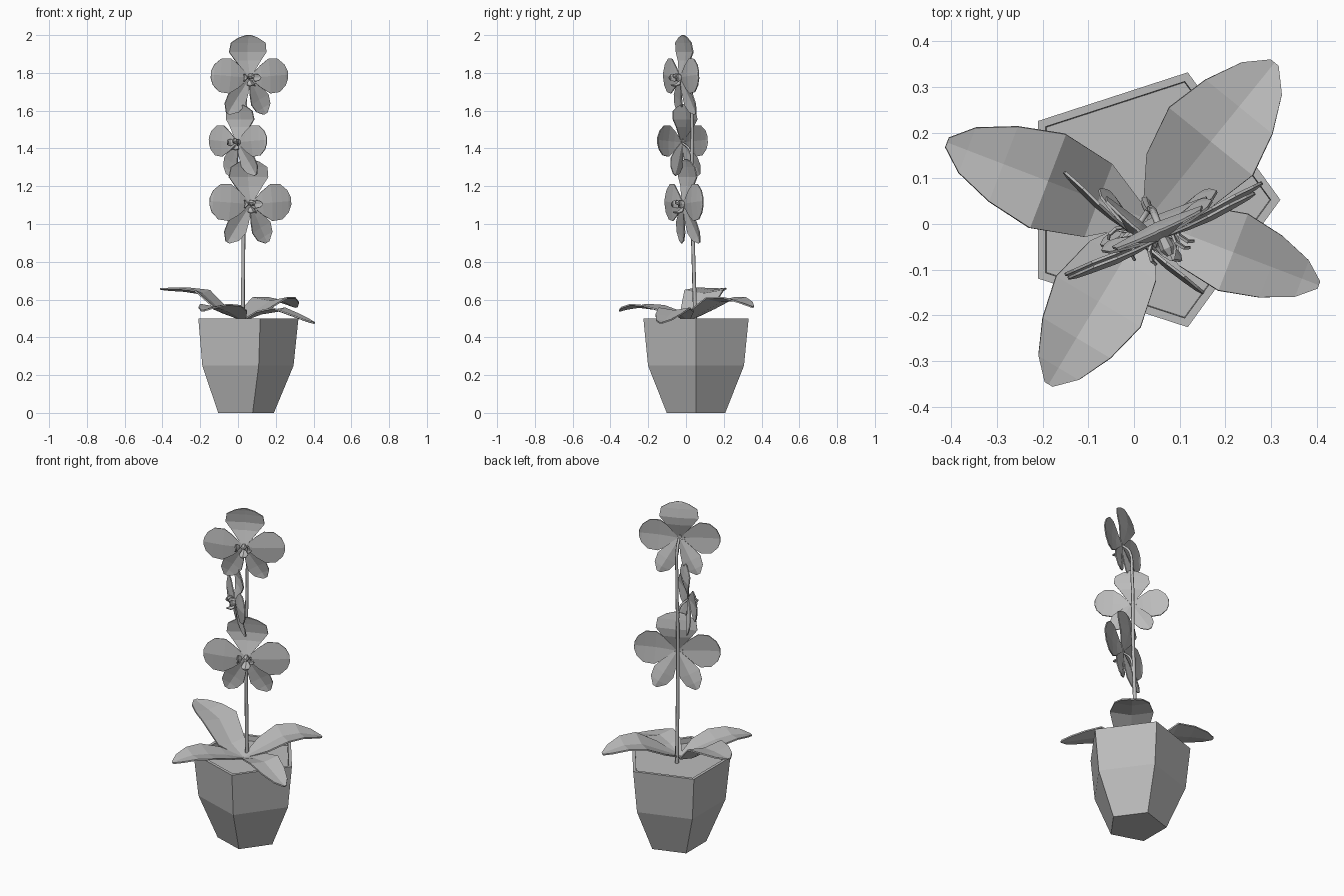
import bpy
from math import radians, sin, cos, tau
from mathutils import Matrix, Vector

old = bpy.data.objects.get("Cube")
if old:
    bpy.data.objects.remove(old, do_unlink=True)

grey = bpy.data.materials.new("plain_grey")
grey.use_nodes = True
COLOUR = (0.5, 0.5, 0.5, 1)
grey.diffuse_color = COLOUR
grey.node_tree.nodes["Principled BSDF"].inputs["Base Color"].default_value = COLOUR


def add_mesh(name, verts, faces, matrix=None):
    mesh = bpy.data.meshes.new(name)
    mesh.from_pydata(verts, [], faces)
    if matrix:
        mesh.transform(matrix)
    mesh.materials.append(grey)
    mesh.update()
    obj = bpy.data.objects.new(name, mesh)
    bpy.context.collection.objects.link(obj)
    return obj


def lathe(name, rings, sides, centre, matrix=None, cap_start=True):
    """Faceted turned solid from (radius, height) rings."""
    verts = [(centre[0] + r * cos(tau * k / sides), centre[1] + r * sin(tau * k / sides), z)
             for r, z in rings for k in range(sides)]
    faces = []
    for i in range(len(rings) - 1):
        for k in range(sides):
            a, b = i * sides + k, i * sides + (k + 1) % sides
            faces.append((a, b, b + sides, a + sides))
    if cap_start:
        faces.append(tuple(reversed(range(sides))))
    last = (len(rings) - 1) * sides
    faces.append(tuple(range(last, last + sides)))
    return add_mesh(name, verts, faces, matrix)


def blade(name, rows, fold, thickness, matrix):
    """Creased leaf shape from (distance, half width, height) rows along local x."""
    verts, faces = [], []
    for d, w, h in rows:
        verts += [(d, -w, h + fold * w), (d, 0, h), (d, w, h + fold * w)]
    for i in range(len(rows) - 1):
        for k in (0, 1):
            a = 3 * i + k
            faces.append((a, a + 3, a + 4, a + 1))
    obj = add_mesh(name, verts, faces, matrix)
    mod = obj.modifiers.new("thickness", "SOLIDIFY")
    mod.thickness = thickness
    mod.offset = 0
    return obj


def tube(name, points, radius, end_scale):
    """Tapered hexagonal stalk through the points."""
    curve = bpy.data.curves.new(name, "CURVE")
    curve.dimensions = "3D"
    curve.bevel_depth = radius
    curve.bevel_resolution = 1
    curve.resolution_u = 4
    curve.use_fill_caps = True
    spline = curve.splines.new("BEZIER")
    spline.bezier_points.add(len(points) - 1)
    for i, (bp, p) in enumerate(zip(spline.bezier_points, points)):
        bp.co = p
        bp.handle_left_type = bp.handle_right_type = "AUTO"
        bp.radius = 1 + (end_scale - 1) * i / (len(points) - 1)
    curve.materials.append(grey)
    obj = bpy.data.objects.new(name, curve)
    bpy.context.collection.objects.link(obj)
    bpy.ops.object.select_all(action="DESELECT")
    obj.select_set(True)
    bpy.context.view_layer.objects.active = obj
    bpy.ops.object.convert(target="MESH")


# Five-sided pot with a thin rim and a sunken soil surface
POT_CENTRE = (0.027, 0.053)
lathe("pot", [(0.163, 0), (0.267, 0.25), (0.293, 0.5), (0.272, 0.5), (0.27, 0.47)], 5, POT_CENTRE)

# Four broad arching leaves: heading, length, half width, heights root to tip
LEAF_SHAPE = [(0, 0.12), (0.25, 0.78), (0.5, 1), (0.72, 0.8), (0.9, 0.48), (1, 0.1)]
LEAVES = {
    "leaf_back_right": (159, 0.47, 0.11, (0.49, 0.53, 0.63, 0.645, 0.65, 0.655)),
    "leaf_back_left": (51, 0.44, 0.118, (0.49, 0.54, 0.59, 0.595, 0.575, 0.56)),
    "leaf_front_left": (-21, 0.40, 0.09, (0.49, 0.525, 0.54, 0.51, 0.485, 0.475)),
    "leaf_front_right": (239, 0.42, 0.108, (0.49, 0.525, 0.55, 0.56, 0.55, 0.54)),
}
ROOT = Vector((0.03, 0.01, 0))
for name, (heading, length, width, heights) in LEAVES.items():
    rows = [(t * length, w * width, z) for (t, w), z in zip(LEAF_SHAPE, heights)]
    blade(name, rows, 0.16, 0.008,
          Matrix.Translation(ROOT) @ Matrix.Rotation(radians(heading), 4, "Z"))

# Main stalk, bending over at the top into the highest flower
tube("stalk", [(0.025, 0.05, 0.46), (0.028, 0.04, 0.8), (0.033, 0.03, 1.2),
               (0.04, 0.03, 1.6), (0.046, 0.018, 1.73), (0.06, -0.02, 1.775)], 0.011, 0.65)

# Petal outlines for one flower: distance, half width, depth
UPPER = [(0.01, 0.012, 0), (0.09, 0.075, -0.028), (0.135, 0.108, -0.034),
         (0.185, 0.1, -0.026), (0.212, 0.055, -0.02), (0.225, 0.012, -0.016)]
SIDE = [(0.01, 0.012, 0), (0.065, 0.06, 0.006), (0.115, 0.092, 0.008),
        (0.17, 0.088, 0.004), (0.208, 0.055, 0), (0.224, 0.018, -0.004)]
LOWER = [(0.01, 0.01, -0.004), (0.08, 0.04, -0.018), (0.135, 0.057, -0.03),
         (0.185, 0.046, -0.038), (0.22, 0.012, -0.04)]
LOBE = [(0, 0.008, 0), (0.02, 0.02, 0.006), (0.042, 0.016, 0.002), (0.05, 0.004, -0.006)]
LIP = [(0, 0.01, 0), (0.02, 0.022, 0.004), (0.04, 0.018, 0), (0.055, 0.004, -0.01)]
PETALS = [("upper_petal", 90, UPPER, 0.08), ("left_petal", 4, SIDE, -0.1),
          ("right_petal", 176, SIDE, -0.1), ("lower_left_petal", -60, LOWER, 0.22),
          ("lower_right_petal", 240, LOWER, 0.22)]


def flower(label, centre, turn, size):
    a = radians(turn)
    # Local x runs across the flower, y up, and z out of its face
    frame = Matrix(((cos(a), 0, sin(a), centre[0]), (sin(a), 0, -cos(a), centre[1]),
                    (0, 1, 0, centre[2]), (0, 0, 0, 1))) @ Matrix.Scale(size, 4)
    for part, angle, rows, fold in PETALS:
        blade(f"{label}_{part}", rows, fold, 0.006,
              frame @ Matrix.Rotation(radians(angle), 4, "Z"))
    # Central column, curled lobes either side, and a lip below
    lathe(f"{label}_column", [(0.012, -0.008), (0.016, 0.025), (0.008, 0.042)], 6, (0, 0.008), frame)
    forward = Matrix.Rotation(radians(-90), 4, "Y")
    for side, s in (("left", 1), ("right", -1)):
        blade(f"{label}_{side}_lobe", LOBE, 0.2, 0.006,
              frame @ Matrix.Translation((s * 0.024, 0, 0))
              @ Matrix.Rotation(radians(s * 20), 4, "Y") @ forward)
    blade(f"{label}_lip", LIP, 0.4, 0.006,
          frame @ Matrix.Translation((0, -0.016, 0.004))
          @ Matrix.Rotation(radians(35), 4, "X") @ forward @ Matrix.Rotation(radians(90), 4, "X"))


# Three flowers: centre, turn about the vertical, size
FLOWERS = {
    "low_flower": ((0.067, -0.015, 1.105), 25, 1.06),
    "middle_flower": ((-0.003, -0.022, 1.432), -41, 0.9),
    "top_flower": ((0.062, -0.03, 1.775), 24.5, 1.0),
}
for label, (centre, turn, size) in FLOWERS.items():
    flower(label, centre, turn, size)

# Short curved stalks joining the two lower flowers to the main stalk
for label in ("low_flower", "middle_flower"):
    x, y, z = FLOWERS[label][0]
    tube(f"{label}_stalk", [(0.034, 0.03, z - 0.13), (0.036 + (x - 0.036) * 0.3, 0.02, z - 0.04),
                            (x, y, z)], 0.007, 0.8)
